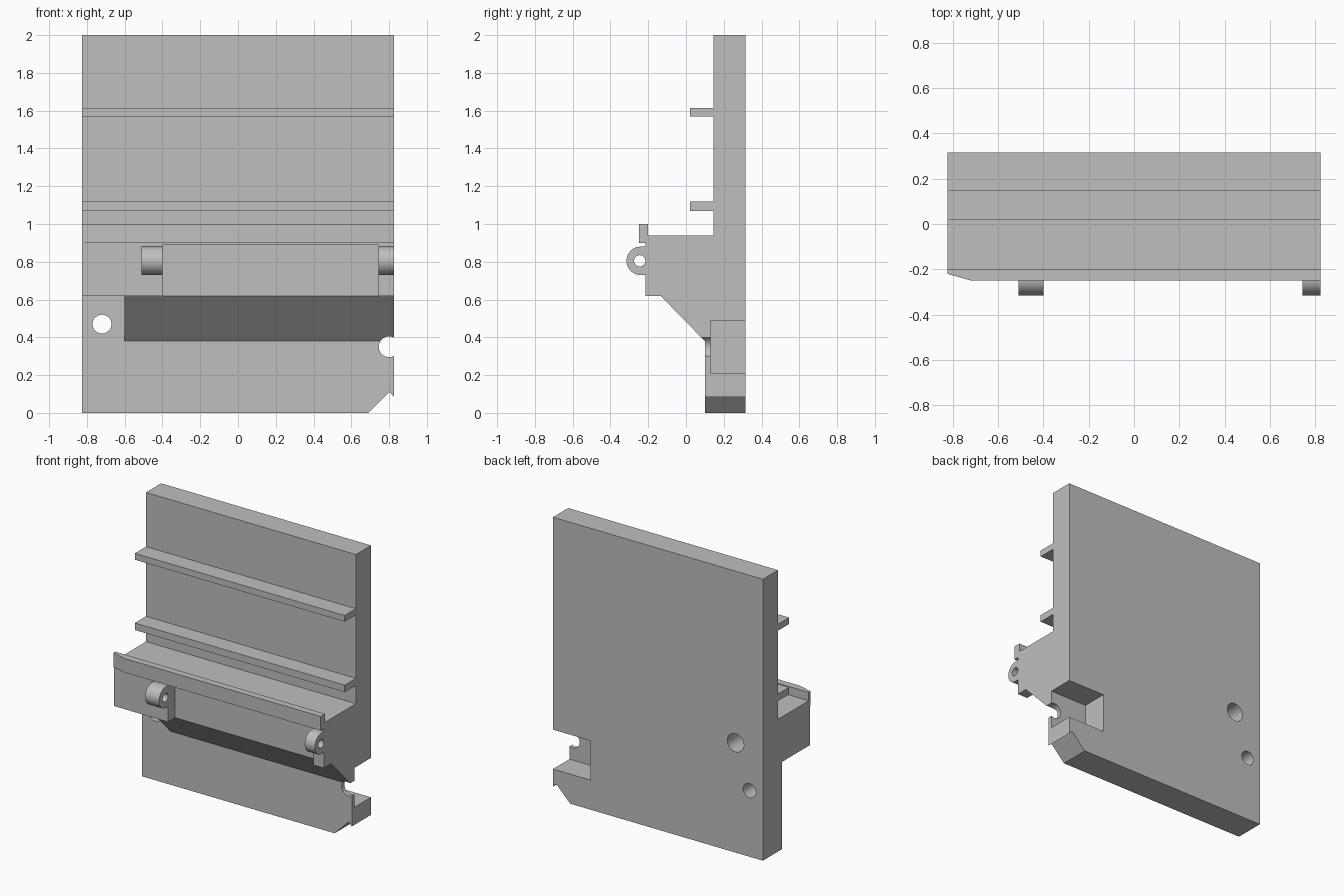
import bpy, bmesh, math
from mathutils import Vector

cube = bpy.data.objects.get("Cube")
if cube:
    bpy.data.objects.remove(cube)

grey = bpy.data.materials.new("plain grey")
grey.use_nodes = True
colour = (0.52, 0.52, 0.52, 1)
grey.diffuse_color = colour
grey.node_tree.nodes["Principled BSDF"].inputs["Base Color"].default_value = colour


def prism(name, outline, axis, start, end):
    """Extrude a 2D outline along x, y or z from start to end."""
    place = {"x": lambda a, b: (start, a, b),
             "y": lambda a, b: (a, start, b),
             "z": lambda a, b: (a, b, start)}[axis]
    bm = bmesh.new()
    face = bm.faces.new([bm.verts.new(place(a, b)) for a, b in outline])
    made = bmesh.ops.extrude_face_region(bm, geom=[face])
    move = Vector([(end - start) * (axis == k) for k in "xyz"])
    bmesh.ops.translate(bm, vec=move, verts=[
        v for v in made["geom"] if isinstance(v, bmesh.types.BMVert)])
    bmesh.ops.recalc_face_normals(bm, faces=bm.faces)
    mesh = bpy.data.meshes.new(name)
    bm.to_mesh(mesh)
    bm.free()
    mesh.materials.append(grey)
    obj = bpy.data.objects.new(name, mesh)
    bpy.context.collection.objects.link(obj)
    return obj


def rect(a0, a1, b0, b1):
    return [(a0, b0), (a1, b0), (a1, b1), (a0, b1)]


def arc(a, b, r, first=0, last=360, steps=40):
    count = steps if last - first == 360 else steps + 1
    angles = [math.radians(first + (last - first) * i / steps) for i in range(count)]
    return [(a + r * math.cos(t), b + r * math.sin(t)) for t in angles]


def select(obj):
    bpy.ops.object.select_all(action="DESELECT")
    obj.select_set(True)
    bpy.context.view_layer.objects.active = obj


def cut(obj, outline, axis, start, end):
    """Subtract a prism from the object."""
    cutter = prism("cutter", outline, axis, start, end)
    cutter.hide_render = True
    mod = obj.modifiers.new("cut", "BOOLEAN")
    mod.operation = "DIFFERENCE"
    mod.solver = "EXACT"
    mod.object = cutter
    select(obj)
    bpy.ops.object.modifier_apply(modifier=mod.name)
    bpy.data.objects.remove(cutter)


def smooth(obj):
    select(obj)
    bpy.ops.object.shade_smooth_by_angle(angle=math.radians(30))


half, back = 0.825, 0.315

# Back plate, two ribs, shelf, lip and sloped underside in one section
section = [(back, 0), (back, 2), (0.145, 2)]
for top, bottom in ((1.615, 1.57), (1.12, 1.07)):
    section += [(0.145, top), (0.02, top), (0.02, bottom), (0.145, bottom)]
section += [(0.145, 0.94), (-0.2, 0.94), (-0.2, 1), (-0.25, 1), (-0.25, 0.9),
            (-0.215, 0.9), (-0.215, 0.62), (-0.135, 0.62), (0.1, 0.38), (0.1, 0)]
body = prism("plate_body", section, "x", -half, half)

# Square underside at the right end, and recess between the hinge knuckles
cut(body, rect(-0.9, -0.6, -0.4, 0.1), "z", 0.2, 0.62)
cut(body, rect(-0.4, 0.745, -0.4, -0.135), "z", 0.55, 0.89)
# Tapered lip end
cut(body, [(-0.93, -0.19), (-0.72, -0.25), (-0.72, -0.4), (-0.93, -0.4)], "z", 0.85, 1.1)
# Rear pocket with a round opening in its thin front wall
cut(body, rect(0.53, 0.9, 0.13, 0.4), "z", 0.21, 0.49)
cut(body, arc(0.8, 0.35, 0.055), "y", -0.1, 0.2)
# Bottom corner notch
cut(body, [(0.67, -0.02), (0.8, 0.11), (0.85, 0.06), (0.85, -0.02)], "y", 0, 0.4)
# Through hole and blind rear hole
cut(body, arc(-0.72, 0.47, 0.05), "y", 0, 0.4)
cut(body, arc(-0.61, 0.78, 0.065), "y", 0, 0.4)
smooth(body)

# Hinge knuckles
for name, x0, x1 in (("right_hinge_knuckle", -0.51, -0.4),
                     ("left_hinge_knuckle", 0.745, half)):
    outline = arc(-0.24, 0.805, 0.075, 90, 270, 24) + [(-0.2, 0.73), (-0.2, 0.88)]
    knuckle = prism(name, outline, "x", x0, x1)
    cut(knuckle, arc(-0.245, 0.805, 0.03, steps=24), "x", x0 - 0.1, x1 + 0.1)
    smooth(knuckle)
